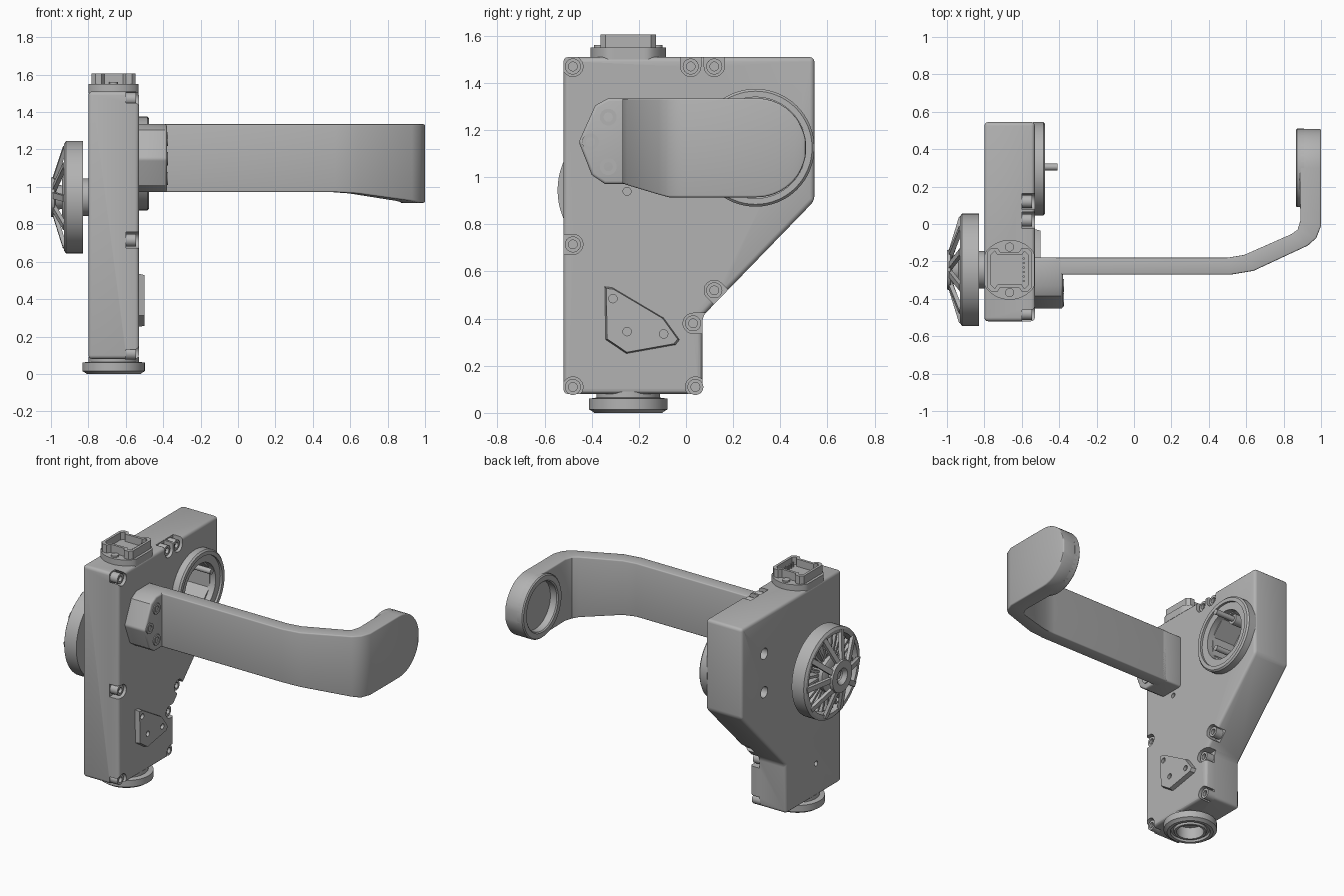
import bpy, bmesh, math
from mathutils import Vector

cube = bpy.data.objects.get("Cube")
if cube:
    bpy.data.objects.remove(cube)

GREY = (0.45, 0.45, 0.45, 1)
mat = bpy.data.materials.new("plain grey")
mat.use_nodes = True
mat.diffuse_color = GREY
mat.node_tree.nodes["Principled BSDF"].inputs["Base Color"].default_value = GREY


def apply_mod(ob, kind, **settings):
    mod = ob.modifiers.new(kind.lower(), kind)
    for key, value in settings.items():
        setattr(mod, key, value)
    bpy.context.view_layer.objects.active = ob
    bpy.ops.object.modifier_apply(modifier=mod.name)


def smooth(ob):
    bpy.ops.object.select_all(action='DESELECT')
    ob.select_set(True)
    bpy.context.view_layer.objects.active = ob
    bpy.ops.object.shade_smooth_by_angle(angle=math.radians(32))


def finish(name, bm, bevel=0):
    bmesh.ops.recalc_face_normals(bm, faces=bm.faces)
    me = bpy.data.meshes.new(name)
    bm.to_mesh(me)
    bm.free()
    ob = bpy.data.objects.new(name, me)
    bpy.context.collection.objects.link(ob)
    me.materials.append(mat)
    if bevel:
        apply_mod(ob, 'BEVEL', width=bevel, segments=3, limit_method='ANGLE',
                  angle_limit=math.radians(38))
    smooth(ob)
    return ob


def cut(ob, cutter):
    apply_mod(ob, 'BOOLEAN', operation='DIFFERENCE', solver='EXACT', object=cutter)
    bpy.data.objects.remove(cutter)
    smooth(ob)


def place(axis, a, b, h):
    return (h, a, b) if axis == 'X' else (a, b, h)


def prism(name, pts, h0, h1, axis='X', bevel=0, top_scale=1):
    """Extrude an outline along an axis, optionally tapering the far end."""
    bm = bmesh.new()
    mid = sum((Vector(p) for p in pts), Vector((0, 0))) / len(pts)
    ends = [mid + (Vector(p) - mid) * top_scale for p in pts]
    low = [bm.verts.new(place(axis, p[0], p[1], h0)) for p in pts]
    high = [bm.verts.new(place(axis, p[0], p[1], h1)) for p in ends]
    bm.faces.new(low)
    bm.faces.new(high)
    for i in range(len(pts)):
        j = (i + 1) % len(pts)
        bm.faces.new((low[i], low[j], high[j], high[i]))
    return finish(name, bm, bevel)


def lathe(name, centre, profile, axis='X', n=48):
    """Turn (radius, height) points about an axis; closed unless it starts on it."""
    bm = bmesh.new()
    rings = []
    for k in range(n):
        t = 2 * math.pi * k / n
        rings.append([bm.verts.new(place(axis, centre[0] + r * math.cos(t),
                                         centre[1] + r * math.sin(t), h)) for r, h in profile])
    m = len(profile)
    for k in range(n):
        a, b = rings[k], rings[(k + 1) % n]
        for i in range(m if profile[0][0] > 0 else m - 1):
            j = (i + 1) % m
            bm.faces.new((a[i], a[j], b[j], b[i]))
    bmesh.ops.remove_doubles(bm, verts=bm.verts, dist=1e-5)
    return finish(name, bm)


def rod(name, centre, r, h0, h1, axis='X', n=24):
    return lathe(name, centre, [(0, h0), (r, h0), (r, h1), (0, h1)], axis, n)


def bolt(name, centre, r, h0, h1):
    s = 0.55 * r
    return lathe(name, centre, [(0, h0), (r, h0), (r, h1), (s, h1), (s, h1 - 0.02), (0, h1 - 0.02)], n=18)


def beam(bm, p, q, width, depth):
    """Add a bar between two points, depth running along x."""
    p, q = Vector(p), Vector(q)
    along = (q - p).normalized()
    side = along.cross(Vector((1, 0, 0))).normalized() * width / 2
    up = along.cross(side).normalized() * depth / 2
    rings = [[bm.verts.new(c + side * i + up * j) for i, j in ((-1, -1), (1, -1), (1, 1), (-1, 1))]
             for c in (p, q)]
    for ring in rings:
        bm.faces.new(ring)
    for i in range(4):
        j = (i + 1) % 4
        bm.faces.new((rings[0][i], rings[0][j], rings[1][j], rings[1][i]))


# Main housing
housing = prism("housing", [(-.52, .08), (.07, .08), (.07, .41), (.545, .9), (.545, 1.51), (-.52, 1.51)],
                -.8, -.53, bevel=.02)

# Corner screw notches and their screws: position and open direction
for y, z, angle in [(-.48, 1.47, 135), (.02, 1.47, 90), (.12, 1.47, 90), (-.48, .715, 180),
                    (.12, .52, -45), (.03, .38, 0), (-.48, .11, 225), (.04, .11, -45)]:
    d = math.radians(angle)
    arc = [(y + .043 * math.cos(d + math.pi * (.5 + k / 10)),
            z + .043 * math.sin(d + math.pi * (.5 + k / 10))) for k in range(11)]
    out = [(p[0] + .12 * math.cos(d), p[1] + .12 * math.sin(d)) for p in (arc[-1], arc[0])]
    cut(housing, prism("notch_cutter", arc + out, -.6, -.5))
    bolt("housing_screw", (y, z), .034, -.605, -.545)

# Side port: raised ring, hollow and two pins
PORT = (.295, 1.125)
octagon = [(PORT[0] + .168 * math.cos(math.pi * (k + .5) / 4),
            PORT[1] + .168 * math.sin(math.pi * (k + .5) / 4)) for k in range(8)]
cut(housing, prism("port_cutter", octagon, -.7, -.5))
lathe("port_ring", PORT, [(.25, -.54), (.25, -.485), (.24, -.475), (.215, -.475), (.215, -.49),
                          (.165, -.49), (.165, -.54)], n=64)
for dz in (-.13, .13):
    pin = (PORT[0] + .01, PORT[1] + dz)
    rod("port_pin", pin, .018, -.71, -.41)
    rod("port_pin_collar", pin, .035, -.71, -.55)
    cut(housing, rod("back_hole_cutter", pin, .037, -.85, -.74))
for y, z, x0, x1 in [(-.25, .94, -.55, -.5), (-.25, .3, -.85, -.77)]:
    cut(housing, rod("small_hole_cutter", (y, z), .017, x0, x1))

# Tapered cover plate with three holes
plate = prism("cover_plate", [(-.347, .538), (-.314, .534), (-.093, .403), (-.025, .309),
                              (-.042, .288), (-.254, .25), (-.343, .31)], -.54, -.5, top_scale=.94)
for spot in [(-.31, .485), (-.25, .345), (-.095, .335)]:
    cut(plate, rod("plate_hole_cutter", spot, .018, -.52, -.48))

# Top flange, trimmed flush with the housing, and open connector
HUB = (-.665, -.245)
flange = []
for k in range(48):
    t = 2 * math.pi * k / 48
    flange.append((HUB[0] + max(-.134, min(.134, .16 * math.cos(t))), HUB[1] + .16 * math.sin(t)))
prism("top_flange", flange, 1.5, 1.55, 'Z')


def connector_outline(w, notch_w, notch_y):
    quarter = [(w, 0), (w, w - .02), (w - .02, w), (notch_w + .015, w), (notch_w, notch_y), (0, notch_y)]
    half = quarter + [(-x, y) for x, y in quarter[-2::-1]]
    return [(HUB[0] + x, HUB[1] + y) for x, y in half + [(x, -y) for x, y in half[-2:0:-1]]]


connector = prism("connector", connector_outline(.117, .05, .095), 1.54, 1.605, 'Z')
cut(connector, prism("connector_cutter", connector_outline(.1, .064, .078), 1.555, 1.65, 'Z'))
for i in range(6):
    rod("contact_pin", (HUB[0] + .075, HUB[1] - .06 + i * .024), .006, 1.55, 1.585, 'Z', 8)
for dy in (-.122, .122):
    rod("flange_screw", (HUB[0], HUB[1] + dy), .024, 1.54, 1.56, 'Z')

# Bottom socket
lathe("bottom_socket", HUB, [(.135, .09), (.135, .065), (.167, .06), (.167, .015), (.15, .005), (.145, 0),
                             (.125, 0), (.12, .015), (.105, .015), (.1, 0), (.085, 0), (.085, .09)], 'Z')

# Spoked wheel on the far side
WHEEL = (-.245, .945)
rod("wheel_axle", WHEEL, .1, -.835, -.79, n=40)
lathe("wheel_rim", WHEEL, [(0, -.83), (.3, -.83), (.3, -.92), (.285, -.93), (.262, -.93),
                           (.262, -.85), (0, -.85)], n=64)
lathe("wheel_core", WHEEL, [(0, -.845), (.12, -.845), (.12, -.93), (.1, -.94), (0, -.94)])
lathe("wheel_hub", WHEEL, [(.11, -.98), (.105, -1), (.055, -1), (.035, -.975), (.035, -.93),
                           (.06, -.93), (.07, -.975)])
rod("hub_nut", WHEEL, .028, -.94, -.97, n=6)


def polar(x, r, t):
    return (x, WHEEL[0] + r * math.cos(t), WHEEL[1] + r * math.sin(t))


bm = bmesh.new()
for k in range(5):
    t = math.pi / 2 + 2 * math.pi * k / 5
    for spread in (-.34, .34):
        beam(bm, polar(-.985, .085, t + spread * .6), polar(-.925, .28, t + spread), .034, .022)
finish("wheel_spokes", bm)
bm = bmesh.new()
for k in range(30):
    t = 2 * math.pi * k / 30
    beam(bm, polar(-.875, .11, t), polar(-.875, .25, t), .016, .06)
finish("wheel_fins", bm)

# Arm mount with three bolts
prism("arm_mount", [(-.455, 1.15), (-.385, 1.305), (-.33, 1.335), (-.18, 1.335), (-.18, .972),
                    (-.345, .972), (-.4, 1.01)], -.54, -.38, bevel=.012)
for spot in [(-.33, 1.255), (-.405, 1.15), (-.33, 1.045)]:
    bolt("mount_bolt", spot, .036, -.4, -.374)

# Bent arm ending in a rounded pad: inner x, y, outer x, y, bottom, top
PAD, PAD_R, TOP = (.3, 1.125), .21, 1.335
stations = [(-.42, -.18, -.42, -.27, .972, TOP), (.5, -.18, .52, -.27, .972, TOP),
            (.59, -.165, .64, -.25, .965, TOP), (.84, -.055, .93, -.115, .925, TOP),
            (.875, -.03, .975, -.075, .915, TOP), (.89, .02, 1, -.01, .915, TOP)]
for k in range(10):
    t = math.radians(k * 9)
    y, h = PAD[0] + PAD_R * math.sin(t), PAD_R * math.cos(t)
    stations.append((.885, y, 1, y, PAD[1] - h, PAD[1] + h))
bm = bmesh.new()
rings = [[bm.verts.new(c) for c in ((a, b, lo), (c, d, lo), (c, d, hi), (a, b, hi))]
         for a, b, c, d, lo, hi in stations]
for a, b in zip(rings, rings[1:]):
    for i in range(4):
        j = (i + 1) % 4
        bm.faces.new((a[i], a[j], b[j], b[i]))
bm.faces.new(rings[0])
bm.faces.new(rings[-1])
arm = finish("arm", bm, .02)
cut(arm, rod("pad_cutter", PAD, .163, .8, .92, n=48))
lathe("pad_ring", PAD, [(.21, .91), (.21, .872), (.203, .865), (.17, .865), (.162, .872), (.162, .91)])
